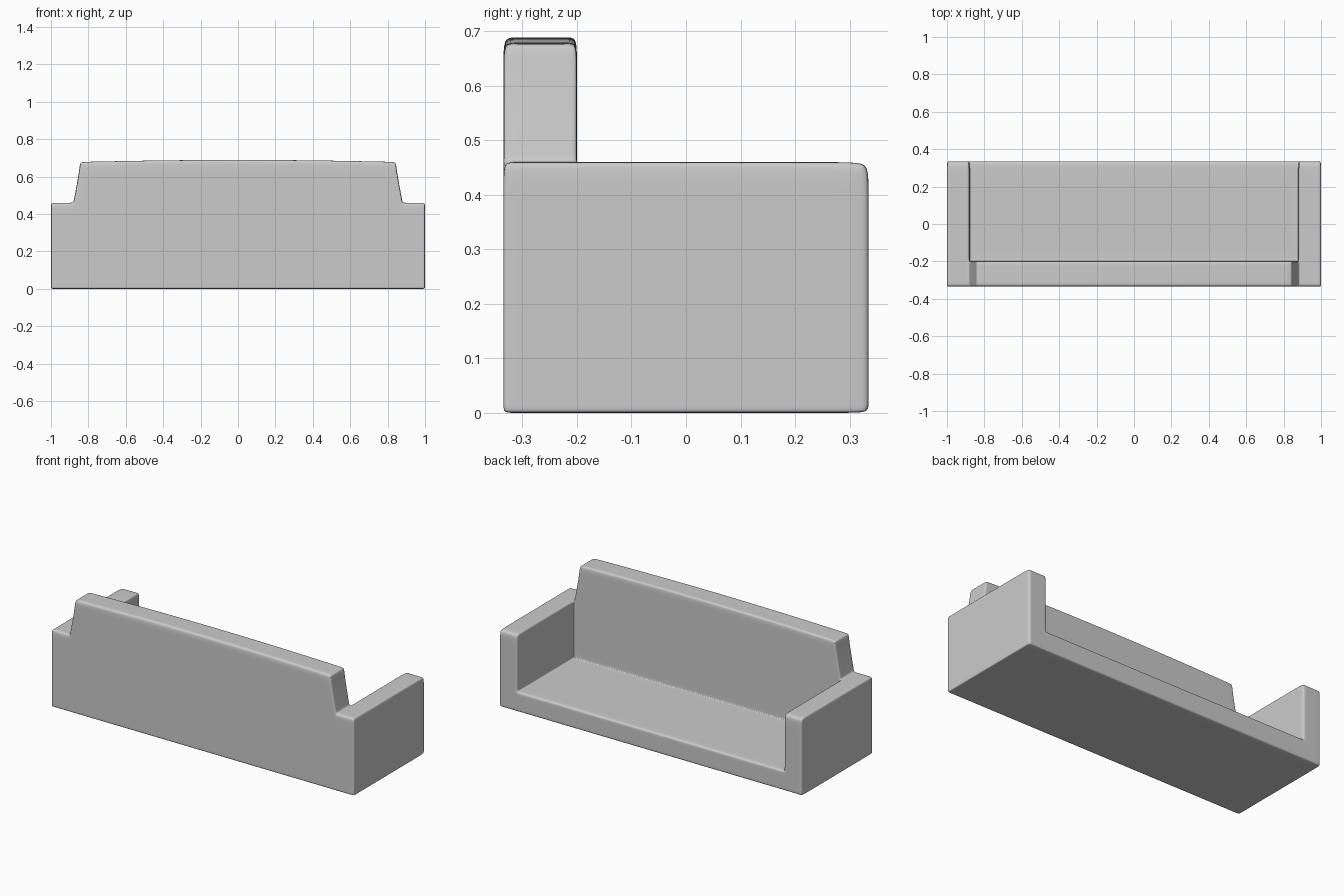
import bpy, bmesh

cube = bpy.data.objects.get("Cube")
if cube:
    bpy.data.objects.remove(cube, do_unlink=True)

ARM_X, BACK_Y = 0.88, -0.20              # inner arm face, seat side of backrest
SEAT_Z, ARM_Z, BACK_Z = 0.12, 0.46, 0.69

# Cage lines: each main plane has a neighbour that keeps its rounding tight
half = [0.45, 0.865, ARM_X, 0.895, 0.985, 1.0]
XS = [-x for x in reversed(half)] + [0.0] + half
YS = [-0.335, -0.315, -0.215, BACK_Y, -0.185, 0.29, 0.335]
ZS = [0.0, 0.015, 0.105, SEAT_Z, 0.135, 0.42, ARM_Z, 0.48, 0.64, BACK_Z]
LINES = (XS, YS, ZS)


def solid(cell):
    """True where a cage cell belongs to the seat, an arm or the backrest."""
    if any(i < 0 or i >= len(l) - 1 for i, l in zip(cell, LINES)):
        return False
    x, y, z = ((l[i] + l[i + 1]) / 2 for i, l in zip(cell, LINES))
    arm = abs(x) > ARM_X and z < ARM_Z
    back = y < BACK_Y and abs(x) < ARM_X
    return z < SEAT_Z or arm or back


def place(corner):
    """Cage point, with the backrest tapered and its top gently arched."""
    x, y, z = (l[i] for i, l in zip(corner, LINES))
    if z > ARM_Z:
        t = min(1, (z - ARM_Z) / 0.2)
        z -= 0.012 * t * (x / ARM_X) ** 2
        x *= 1 - 0.04 * t
    return x, y, z


# Sofa body: one continuous upholstered shell
bm = bmesh.new()
verts = {}


def vert(corner):
    if corner not in verts:
        verts[corner] = bm.verts.new(place(corner))
    return verts[corner]


cells = [(i, j, k) for i in range(len(XS) - 1) for j in range(len(YS) - 1)
         for k in range(len(ZS) - 1) if solid((i, j, k))]
for cell in cells:
    for axis in range(3):
        u, v = (axis + 1) % 3, (axis + 2) % 3
        for side in (0, 1):
            neighbour = list(cell)
            neighbour[axis] += 2 * side - 1
            if solid(neighbour):
                continue
            ring = []
            for du, dv in ((0, 0), (1, 0), (1, 1), (0, 1)):
                corner = list(cell)
                corner[axis] += side
                corner[u] += du
                corner[v] += dv
                ring.append(vert(tuple(corner)))
            bm.faces.new(ring if side else ring[::-1])

mesh = bpy.data.meshes.new("sofa_body")
bm.to_mesh(mesh)
bm.free()
sofa = bpy.data.objects.new("sofa_body", mesh)
bpy.context.collection.objects.link(sofa)

# Soft rounded upholstery
soft = sofa.modifiers.new("soft_edges", 'SUBSURF')
soft.levels = soft.render_levels = 3
for poly in mesh.polygons:
    poly.use_smooth = True

# Plain grey fabric
GREY = (0.6, 0.6, 0.6, 1)
fabric = bpy.data.materials.new("grey_fabric")
fabric.use_nodes = True
fabric.diffuse_color = GREY
fabric.node_tree.nodes["Principled BSDF"].inputs["Base Color"].default_value = GREY
mesh.materials.append(fabric)
